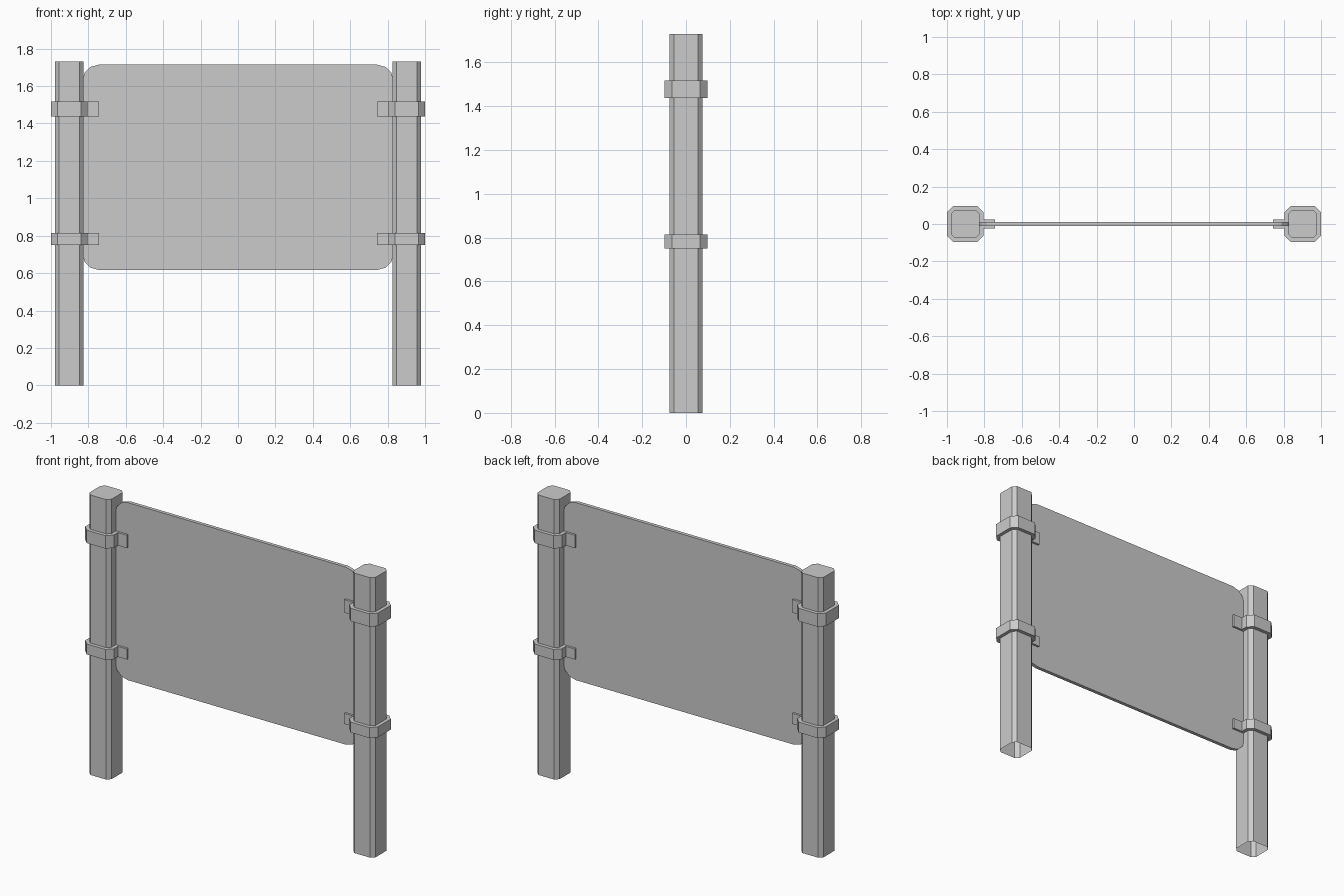
import bpy, bmesh
from math import sin, cos, pi

if "Cube" in bpy.data.objects:
    bpy.data.objects.remove(bpy.data.objects["Cube"])

POST_X = -0.9025


def octagon(cx, half, chamfer):
    """Square outline with chamfered corners, counter-clockwise."""
    a, b = half, half - chamfer
    pts = [(a, -b), (a, b), (b, a), (-b, a), (-a, b), (-a, -b), (-b, -a), (b, -a)]
    return [(cx + x, y) for x, y in pts]


def finish(name, bm, mirror=True):
    bmesh.ops.recalc_face_normals(bm, faces=bm.faces)
    mesh = bpy.data.meshes.new(name)
    bm.to_mesh(mesh)
    bm.free()
    obj = bpy.data.objects.new(name, mesh)
    bpy.context.collection.objects.link(obj)
    if mirror:
        mod = obj.modifiers.new("Mirror", 'MIRROR')
        mod.use_mirror_merge = False
    return obj


def walls(bm, lower, upper):
    n = len(lower)
    for i in range(n):
        j = (i + 1) % n
        bm.faces.new((lower[i], lower[j], upper[j], upper[i]))


def loop(bm, pts, z):
    return [bm.verts.new((x, y, z)) for x, y in pts]


# Posts: capped on top, open at the foot
bm = bmesh.new()
outline = octagon(POST_X, 0.076, 0.022)
foot, head = loop(bm, outline, 0), loop(bm, outline, 1.73)
walls(bm, foot, head)
bm.faces.new(head)
# an open shell needs no normal repair: winding above is already outward
finish("posts", bm)


# Clamps: chamfered ring around the post plus a tab gripping the panel
def clamp(name, z0, z1):
    bm = bmesh.new()
    outer, inner = octagon(POST_X, 0.0975, 0.034), octagon(POST_X, 0.076, 0.022)
    rings = [loop(bm, outer, z0), loop(bm, outer, z1),
             loop(bm, inner, z1), loop(bm, inner, z0)]
    for k in range(4):
        walls(bm, rings[k], rings[(k + 1) % 4])
    finish(name + "_ring", bm)

    bm = bmesh.new()
    tab = [(-0.826, -0.024), (-0.743, -0.024), (-0.743, 0.024), (-0.826, 0.024)]
    low, top = loop(bm, tab, z0), loop(bm, tab, z1)
    walls(bm, low, top)
    bm.faces.new(low[::-1])
    bm.faces.new(top)
    finish(name + "_tab", bm)


clamp("upper_clamp", 1.438, 1.518)
clamp("lower_clamp", 0.75, 0.815)

# Panel: thin board with rounded corners
HALF_W, Z_LOW, Z_TOP, R, HALF_T = 0.832, 0.617, 1.714, 0.087, 0.011
corners = [(HALF_W - R, Z_TOP - R), (-HALF_W + R, Z_TOP - R),
           (-HALF_W + R, Z_LOW + R), (HALF_W - R, Z_LOW + R)]
pts = []
for q, (cx, cz) in enumerate(corners):
    for s in range(4):
        a = pi / 2 * (q + s / 3)
        pts.append((cx + R * cos(a), cz + R * sin(a)))
bm = bmesh.new()
front = [bm.verts.new((x, -HALF_T, z)) for x, z in pts]
back = [bm.verts.new((x, HALF_T, z)) for x, z in pts]
walls(bm, front, back)
bm.faces.new(front)
bm.faces.new(back[::-1])
finish("panel", bm, mirror=False)
